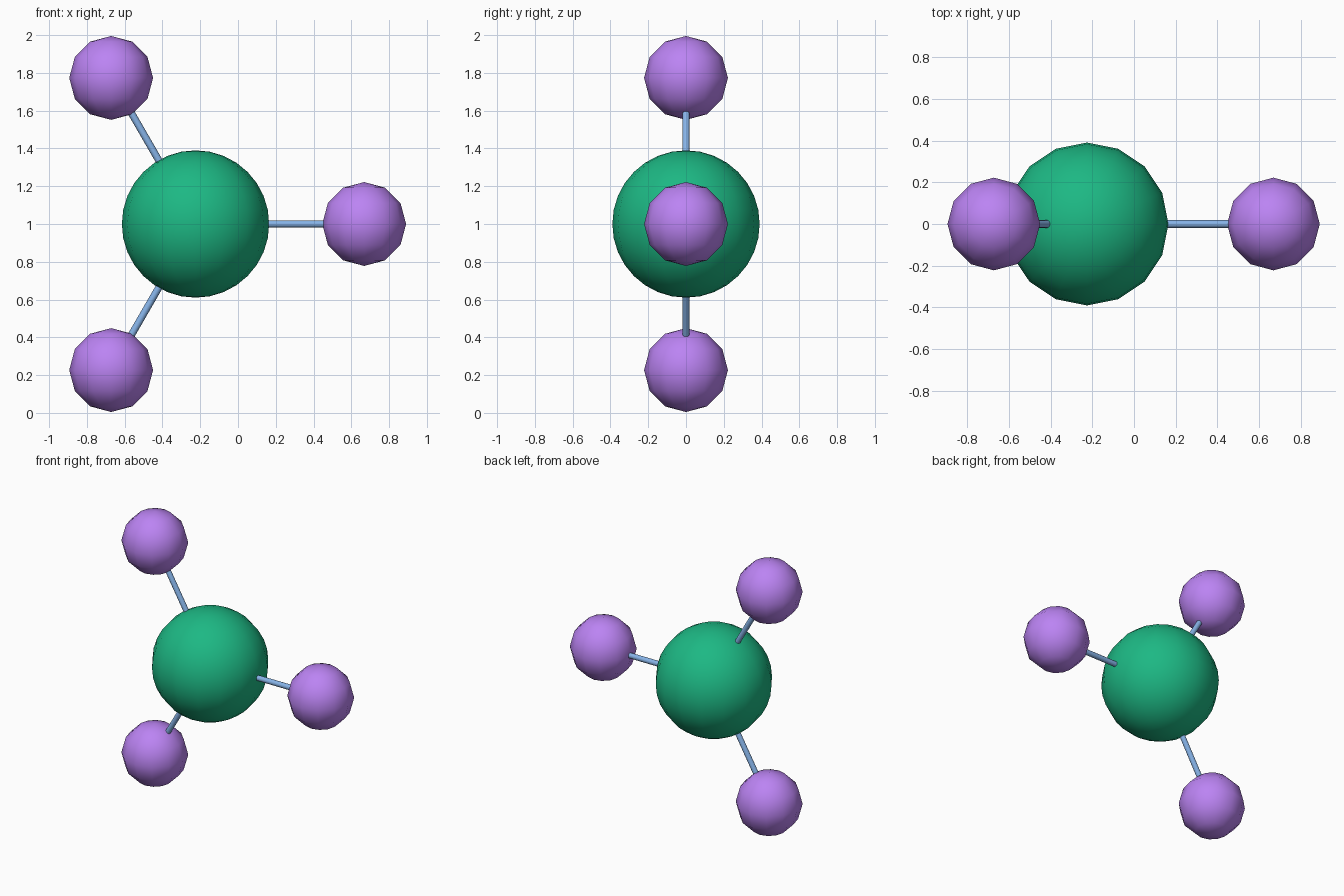
import bpy
from math import cos, sin, radians
from mathutils import Vector

if "Cube" in bpy.data.objects:
    bpy.data.objects.remove(bpy.data.objects["Cube"])

CENTER = Vector((-0.225, 0, 1.0))
BOND_LENGTH = 0.893
CORE_RADIUS = 0.39
BALL_RADIUS = 0.222
ROD_RADIUS = 0.019


def material(name, color):
    mat = bpy.data.materials.new(name)
    mat.diffuse_color = color
    mat.use_nodes = True
    mat.node_tree.nodes["Principled BSDF"].inputs["Base Color"].default_value = mat.diffuse_color
    return mat


green = material("green", (0.012, 0.48, 0.23, 1))
purple = material("purple", (0.5, 0.23, 0.9, 1))
blue = material("blue", (0.24, 0.45, 0.8, 1))


def finish(name, mat):
    obj = bpy.context.object
    obj.name = name
    obj.data.materials.append(mat)
    bpy.ops.object.shade_smooth_by_angle(angle=radians(50))
    return obj


def ball(name, location, radius, segments, rings, mat):
    bpy.ops.mesh.primitive_uv_sphere_add(
        segments=segments, ring_count=rings, radius=radius, location=location)
    return finish(name, mat)


def rod(name, start, end, mat):
    axis = end - start
    bpy.ops.mesh.primitive_cylinder_add(
        vertices=12, radius=ROD_RADIUS, depth=axis.length,
        location=(start + end) / 2,
        rotation=axis.to_track_quat('Z', 'Y').to_euler())
    return finish(name, mat)


# Large central ball
ball("central_ball", CENTER, CORE_RADIUS, 16, 16, green)

# Three outer balls on rods, spread evenly in the upright plane
for label, angle in (("right", 0), ("upper", 120), ("lower", 240)):
    direction = Vector((cos(radians(angle)), 0, sin(radians(angle))))
    ball(f"{label}_outer_ball", CENTER + direction * BOND_LENGTH,
         BALL_RADIUS, 12, 6, purple)
    # Rod ends sit just inside both balls
    rod(f"{label}_rod", CENTER + direction * (CORE_RADIUS - 0.05),
        CENTER + direction * (BOND_LENGTH - BALL_RADIUS + 0.05), blue)
